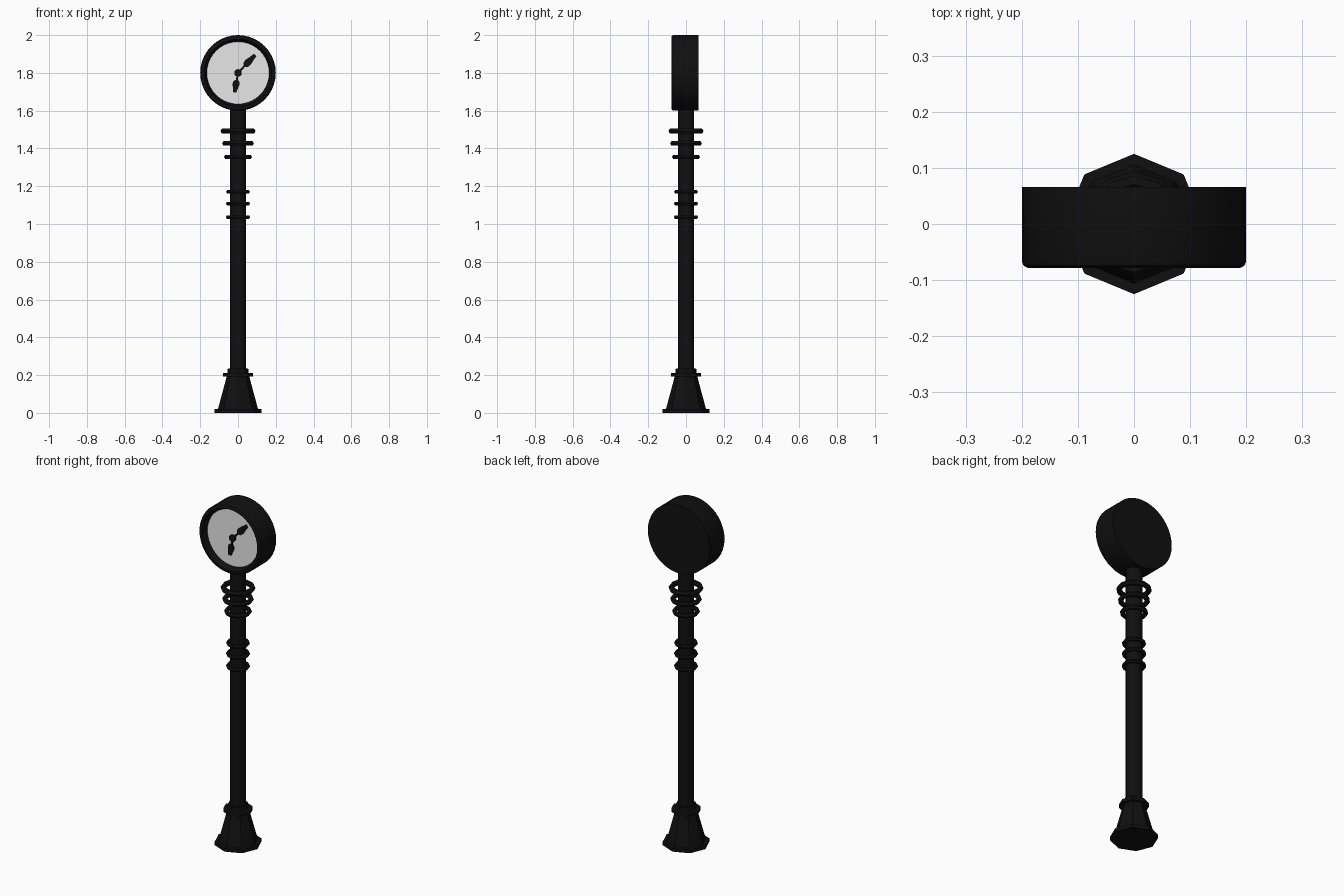
import bpy, bmesh, math
from mathutils import Matrix, Vector

if "Cube" in bpy.data.objects:
    bpy.data.objects.remove(bpy.data.objects["Cube"])


def material(name, v):
    m = bpy.data.materials.new(name)
    m.diffuse_color = (v, v, v, 1)
    m.use_nodes = True
    m.node_tree.nodes["Principled BSDF"].inputs["Base Color"].default_value = m.diffuse_color
    return m


BLACK = material("black iron", 0.005)
WHITE = material("dial white", 0.8)


def finish(name, bm, mat, smooth=True):
    bmesh.ops.recalc_face_normals(bm, faces=bm.faces[:])
    me = bpy.data.meshes.new(name)
    bm.to_mesh(me)
    bm.free()
    me.materials.append(mat)
    ob = bpy.data.objects.new(name, me)
    bpy.context.collection.objects.link(ob)
    if smooth:
        bpy.ops.object.select_all(action='DESELECT')
        ob.select_set(True)
        bpy.context.view_layer.objects.active = ob
        bpy.ops.object.shade_smooth_by_angle(angle=math.radians(32))
    return ob


def lathe(name, profile, sides, mat, smooth=True, closed=False, matrix=None):
    """Revolve (radius, height) points about z; cap the ends unless closed."""
    bm = bmesh.new()
    rings = []
    for r, z in profile:
        rings.append([bm.verts.new((r * math.cos(2 * math.pi * i / sides),
                                    r * math.sin(2 * math.pi * i / sides), z))
                      for i in range(sides)])
    pairs = list(zip(rings, rings[1:]))
    if closed:
        pairs.append((rings[-1], rings[0]))
    else:
        bm.faces.new(rings[0])
        bm.faces.new(rings[-1])
    for a, b in pairs:
        for i in range(sides):
            j = (i + 1) % sides
            bm.faces.new((a[i], a[j], b[j], b[i]))
    if matrix:
        bm.transform(matrix)
    return finish(name, bm, mat, smooth)


# Eight-sided flared base with foot plate and collar
lathe("base", [(0.125, 0), (0.125, 0.02), (0.106, 0.02), (0.06, 0.192),
               (0.079, 0.192), (0.079, 0.21), (0.056, 0.21), (0.054, 0.235)],
      8, BLACK, smooth=False)

# Pole
lathe("pole", [(0.043, 0.2), (0.043, 1.62)], 16, BLACK)

# Decorative rings around the pole: height, outer radius, tube radius
for n, (z, outer, t) in enumerate([(1.492, 0.093, 0.015), (1.427, 0.084, 0.014),
                                   (1.355, 0.074, 0.013), (1.17, 0.063, 0.011),
                                   (1.108, 0.064, 0.011), (1.036, 0.064, 0.011)]):
    section = [(outer - t + t * math.cos(k * math.pi / 3),
                z + t * math.sin(k * math.pi / 3)) for k in range(6)]
    lathe(f"ring_{n + 1}", section, 12, BLACK, closed=True)

# Clock head: local z becomes -y (towards the front)
HEAD = Matrix.Translation((0, 0, 1.8)) @ Matrix.Rotation(math.pi / 2, 4, 'X')
lathe("clock_case", [(0.2, -0.066), (0.2, 0.066), (0.197, 0.074), (0.19, 0.078),
                     (0.178, 0.078), (0.165, 0.05), (0.165, 0.04)],
      40, BLACK, matrix=HEAD)
lathe("dial", [(0.166, 0.038), (0.166, 0.046)], 40, WHITE, matrix=HEAD)
lathe("hand_hub", [(0.02, 0.044), (0.02, 0.056)], 12, BLACK, matrix=HEAD)


def hand(name, length, direction):
    """Flat spade-shaped hand pointing along an (x, z) direction."""
    half = [(0, 0.005), (0.36, 0.005), (0.44, 0.016), (0.58, 0.019),
            (0.8, 0.013), (1.0, 0.009)]
    outline = half + [(u, -w) for u, w in reversed(half)]
    d = Vector(direction).normalized()
    bm = bmesh.new()
    f = bm.faces.new([bm.verts.new((d.x * u * length - d.y * w,
                                    d.y * u * length + d.x * w, 0.045))
                      for u, w in outline])
    ext = bmesh.ops.extrude_face_region(bm, geom=[f])
    bmesh.ops.translate(bm, vec=(0, 0, 0.007),
                        verts=[v for v in ext["geom"] if isinstance(v, bmesh.types.BMVert)])
    bm.transform(HEAD)
    finish(name, bm, BLACK, smooth=False)


hand("minute_hand", 0.132, (0.69, 0.72))
hand("hour_hand", 0.105, (-0.17, -0.98))
